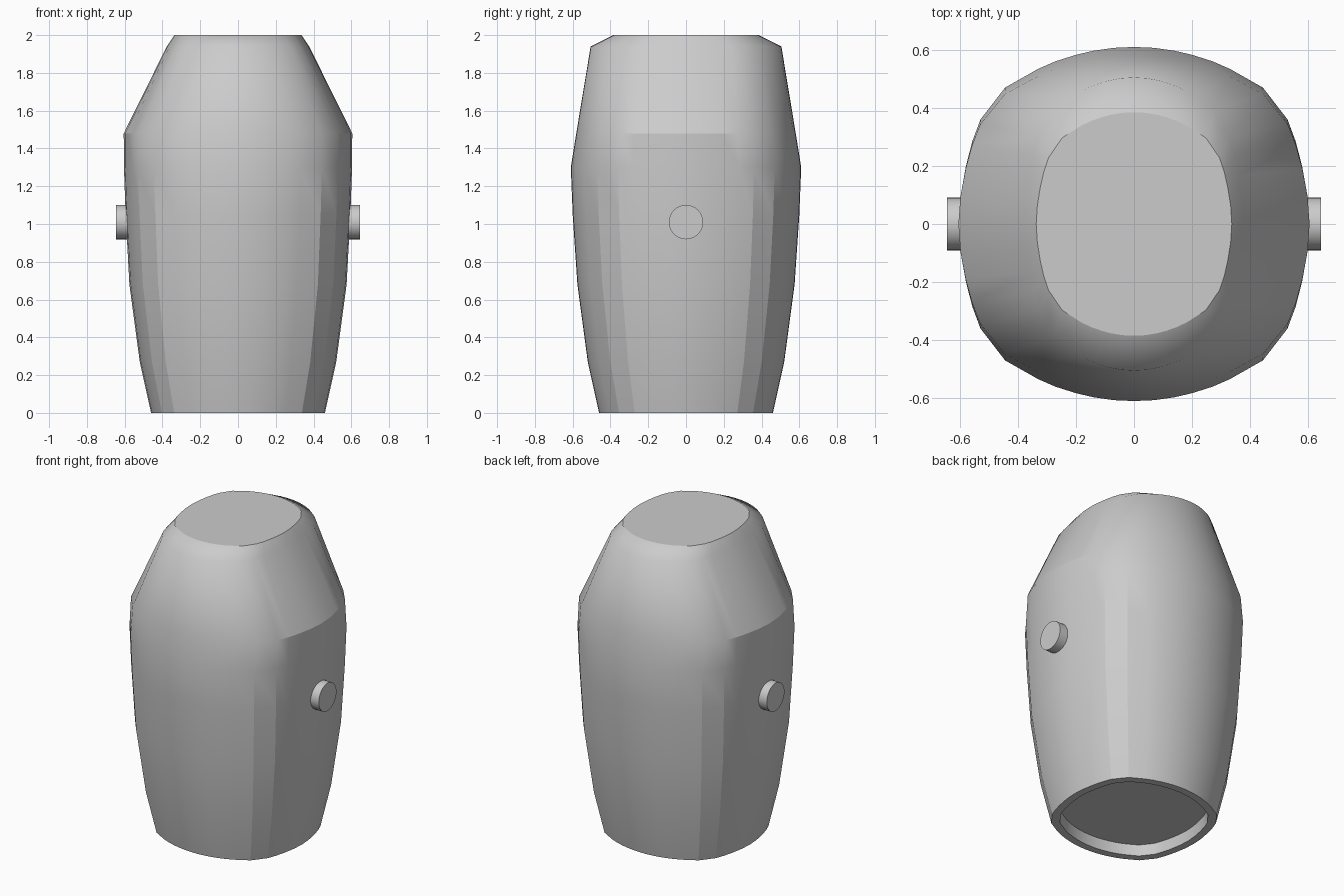
import bpy, bmesh, math

if "Cube" in bpy.data.objects:
    bpy.data.objects.remove(bpy.data.objects["Cube"])

# Quarter of the rounded-square cross-section, as fractions of the half widths
HX, HY = 0.605, 0.61
QUARTER = [(0, .61), (.07, .607), (.14, .597), (.2, .583), (.27, .561), (.33, .535), (.445, .47),
           (.53, .36), (.558, .285), (.58, .2), (.598, .1), (.605, 0)]
CORNERS = (6, 7)

# Half widths in x and y at each height, from the recessed underside up to the lid
RINGS = [(.405, .405, .07), (.412, .412, 0), (.46, .46, 0), (.52, .52, .27), (.575, .575, .68),
         (.595, .6, 1.05), (.604, .61, 1.3), (.605, .581, 1.48), (.377, .505, 1.94), (.337, .385, 2)]
SHARP_RINGS = (0, 1, 2, 9)

# Full section loop, mirrored from the quarter, with the corner columns noted
n = len(QUARTER) - 1
section, corner = [], []
for k in range(4 * n):
    q, i = divmod(k, n)
    j = i if q % 2 == 0 else n - i
    x, y = QUARTER[j]
    section.append((x / HX * (1 if q < 2 else -1), y / HY * (1 if q in (0, 3) else -1)))
    corner.append(j in CORNERS)

# Lofted body
bm = bmesh.new()
rings = [[bm.verts.new((x * rx, y * ry, z)) for x, y in section] for rx, ry, z in RINGS]
count = len(section)
for a, b in zip(rings, rings[1:]):
    for k in range(count):
        m = (k + 1) % count
        bm.faces.new((a[k], a[m], b[m], b[k])).smooth = True
bm.faces.new(rings[0])
bm.faces.new(rings[-1])
bmesh.ops.recalc_face_normals(bm, faces=bm.faces)

# Crisp edges: base rim, lid rim, lower corner facets and the side shoulders
for r, ring in enumerate(rings):
    for k in range(count):
        across = bm.edges.get((ring[k], ring[(k + 1) % count]))
        side_shoulder = r == 7 and abs(section[k][0]) > .9
        if r in SHARP_RINGS or side_shoulder:
            across.smooth = False
        if corner[k] and 2 <= r < 6:
            bm.edges.get((ring[k], rings[r + 1][k])).smooth = False

mesh = bpy.data.meshes.new("body")
bm.to_mesh(mesh)
bm.free()
bpy.context.collection.objects.link(bpy.data.objects.new("body", mesh))

# Round pegs on both sides
for sign, name in ((1, "right_peg"), (-1, "left_peg")):
    bpy.ops.mesh.primitive_cylinder_add(vertices=32, radius=.091, depth=.105,
                                        location=(sign * .5925, 0, 1.01),
                                        rotation=(0, math.pi / 2, 0))
    peg = bpy.context.object
    peg.name = name
    bpy.ops.object.shade_smooth_by_angle(angle=math.radians(30))
